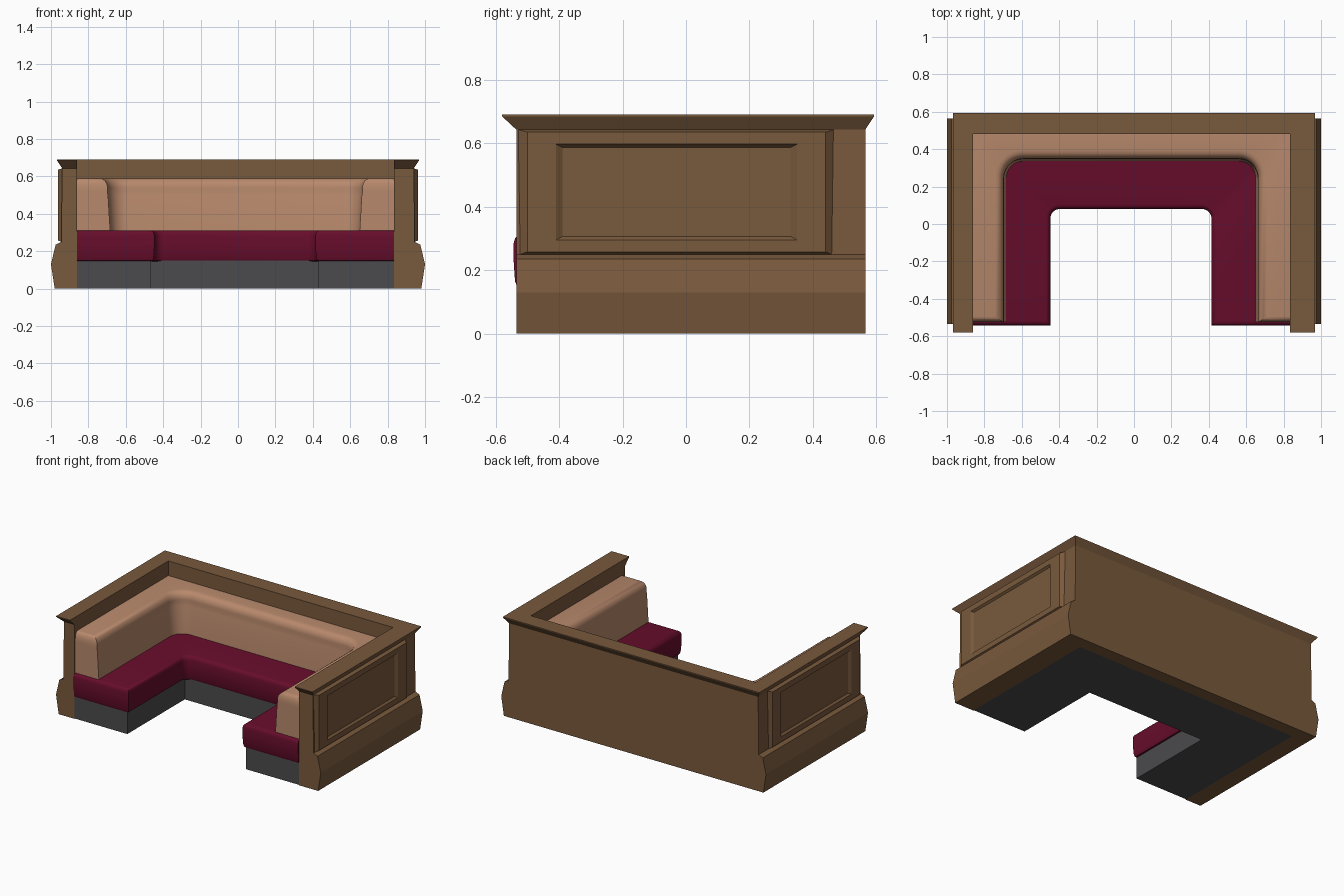
import bpy, bmesh, math

cube = bpy.data.objects.get("Cube")
if cube:
    bpy.data.objects.remove(cube, do_unlink=True)


def material(name, rgb):
    m = bpy.data.materials.new(name)
    m.use_nodes = True
    m.diffuse_color = (*rgb, 1)
    m.node_tree.nodes["Principled BSDF"].inputs["Base Color"].default_value = (*rgb, 1)
    return m


wood = material("brown wood", (0.19, 0.10, 0.045))
tan = material("tan leather", (0.48, 0.25, 0.15))
wine = material("burgundy leather", (0.135, 0.004, 0.024))
grey = material("dark grey plinth", (0.07, 0.07, 0.074))


def loft(name, rings, mat, smooth=False):
    """Skin matching closed rings of points and cap both ends."""
    bm = bmesh.new()
    rows = [[bm.verts.new(p) for p in ring] for ring in rings]
    n = len(rows[0])
    for a, b in zip(rows, rows[1:]):
        for i in range(n):
            j = (i + 1) % n
            bm.faces.new((a[i], a[j], b[j], b[i]))
    bm.faces.new(rows[0][::-1])
    bm.faces.new(rows[-1])
    bmesh.ops.recalc_face_normals(bm, faces=bm.faces)
    mesh = bpy.data.meshes.new(name)
    bm.to_mesh(mesh)
    bm.free()
    mesh.materials.append(mat)
    ob = bpy.data.objects.new(name, mesh)
    bpy.context.collection.objects.link(ob)
    if smooth:
        bpy.ops.object.select_all(action='DESELECT')
        ob.select_set(True)
        bpy.context.view_layer.objects.active = ob
        bpy.ops.object.shade_smooth_by_angle(angle=math.radians(40))
    return ob


def u_ring(z, outer, inner, front, radius=0, inset=0, grow=0, steps=8):
    """U-shaped outline open to the front, with rounded inner corners."""
    xl, xr, yb = outer
    il, ir, iy = inner
    il, ir, iy = il - inset, ir + inset, iy + inset
    xl, xr, yb = xl - grow, xr + grow, yb + grow
    pts = [(il, front), (xl, front), (xl, yb), (xr, yb), (xr, front), (ir, front)]
    if radius:
        for cx, start in ((ir - radius, 0), (il + radius, 90)):
            for k in range(steps + 1):
                a = math.radians(start + 90 * k / steps)
                pts.append((cx + radius * math.cos(a), iy - radius + radius * math.sin(a)))
    else:
        pts += [(ir, iy), (il, iy)]
    return [(x, y, z) for x, y in pts]


# Inner faces of the wooden surround
LEFT, RIGHT, BACK = 0.835, -0.862, 0.48
room = (RIGHT, LEFT, BACK)

# Side walls with a swelling base, and a framed panel on each
for side, s, inside in (("left", 1, LEFT), ("right", -1, -RIGHT)):
    profile = [(inside, 0), (0.98, 0), (1.0, 0.13), (0.975, 0.235),
               (0.945, 0.25), (0.94, 0.645), (inside, 0.645)]
    loft(side + "_wall", [[(s * x, y, z) for x, z in profile] for y in (-0.535, 0.565)], wood)
    frame = [(0.935, -0.535, 0.47, 0.245, 0.645), (0.963, -0.50, 0.44, 0.258, 0.635),
             (0.963, -0.41, 0.35, 0.295, 0.597), (0.95, -0.39, 0.33, 0.306, 0.587)]
    loft(side + "_panel", [[(s * x, a, c), (s * x, b, c), (s * x, b, d), (s * x, a, d)]
                           for x, a, b, c, d in frame], wood)

# Back wall
loft("back_wall", [[(x, y, z) for x, y in ((RIGHT, BACK), (LEFT, BACK), (LEFT, 0.565), (RIGHT, 0.565))]
                   for z in (0, 0.645)], wood)

# Flared top rail
rail = (-0.94, 0.94, 0.565)
loft("top_rail", [u_ring(0.643, rail, room, -0.535),
                  u_ring(0.685, rail, room, -0.58, grow=0.028),
                  u_ring(0.69, rail, room, -0.58, grow=0.028)], wood)

# Plinth under the seat
loft("plinth", [u_ring(z, room, (-0.465, 0.43, 0.09), -0.53) for z in (0, 0.15)], grey)

# Seat cushion, softly rounded at its edges
rolls = [(0.145, 0.02), (0.15, 0.01), (0.165, 0.004), (0.225, 0),
         (0.285, 0), (0.30, 0.004), (0.309, 0.013), (0.312, 0.025)]
loft("seat_cushion", [u_ring(z, room, (-0.447, 0.414, 0.08), -0.543 + i, 0.05 + i, i)
                      for z, i in rolls], wine, True)

# Backrest, leaning outward with a rolled top
lean = [(0.30, 0, 0), (0.50, 0.012, 0), (0.52, 0.016, 0), (0.54, 0.014, 0), (0.56, 0.018, 0.003),
        (0.577, 0.028, 0.009), (0.587, 0.042, 0.018), (0.59, 0.06, 0.03)]
loft("backrest", [u_ring(z, room, (-0.683, 0.65, 0.335), -0.525 + f, 0.09 + i, i)
                  for z, i, f in lean], tan, True)
